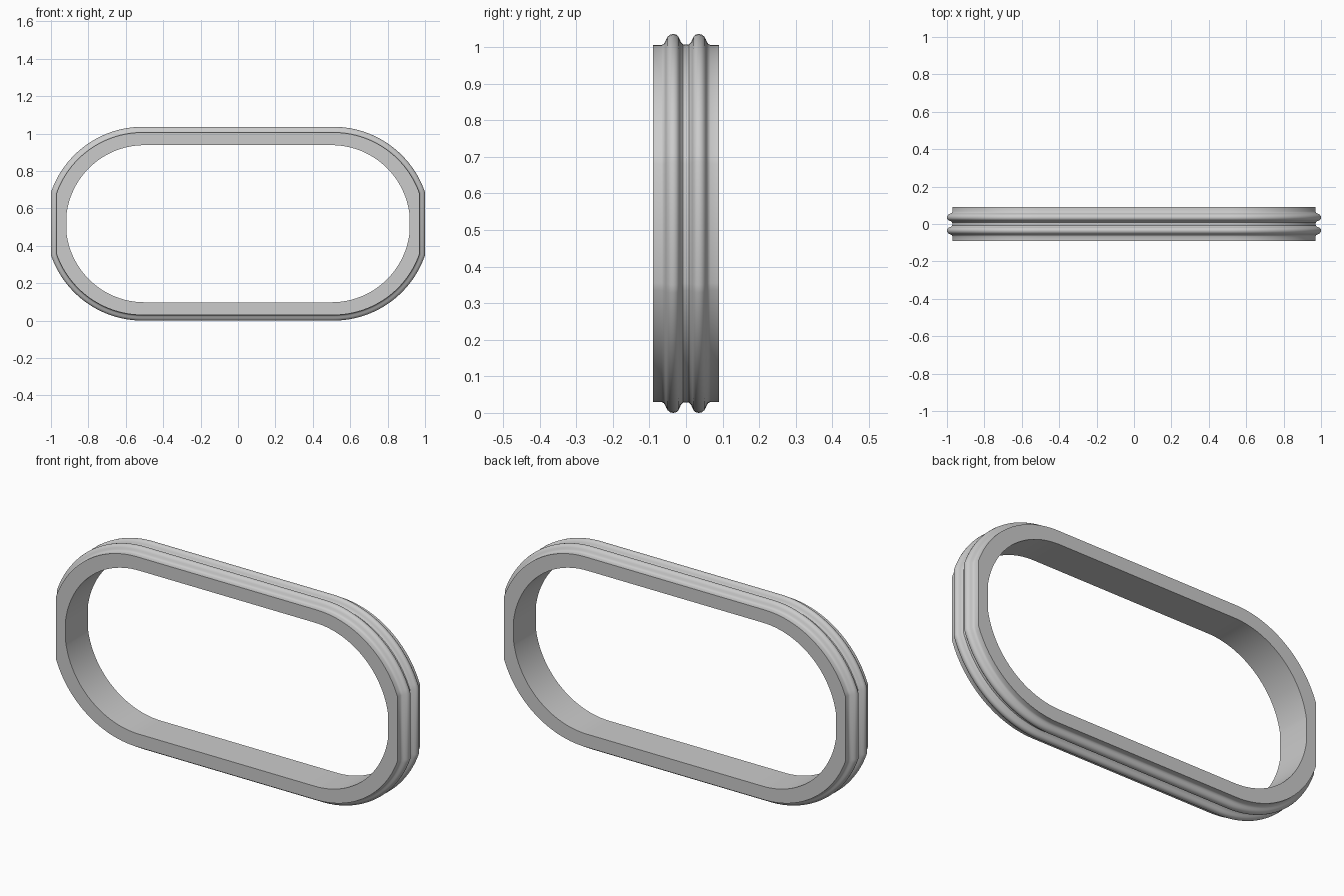
import bpy, bmesh, math

if "Cube" in bpy.data.objects:
    bpy.data.objects.remove(bpy.data.objects["Cube"])

ZC = 0.518          # height of the ring's centre
STEPS = 28          # segments per corner arc


def loop_points(radius, flat_x, centre_x):
    """Stadium outline whose round ends are cut flat at x = flat_x."""
    a0 = math.acos(min(1.0, (flat_x - centre_x) / radius))
    quarter = []
    for i in range(STEPS + 1):
        a = a0 + (math.pi / 2 - a0) * i / STEPS
        quarter.append((centre_x + radius * math.cos(a), radius * math.sin(a)))
    pts = list(quarter)
    pts += [(-x, z) for x, z in reversed(quarter)]
    pts += [(-x, -z) for x, z in quarter]
    pts += [(x, -z) for x, z in reversed(quarter)]
    return pts


# Half cross-section of the outer face: (y, height above the base surface)
half = [(0.09, 0.0), (0.067, 0.0), (0.061, 0.003), (0.057, 0.009), (0.054, 0.016),
        (0.050, 0.023), (0.043, 0.0285), (0.035, 0.03), (0.027, 0.0285),
        (0.021, 0.023), (0.017, 0.015), (0.014, 0.008), (0.008, 0.002)]
outer = half + [(0.0, 0.001)] + [(-y, d) for y, d in reversed(half)]

# Each section entry: y, arc radius, flat end x, arc centre x
section = [(y, 0.488 + d, 0.970 + d, 0.51) for y, d in outer]
section += [(-0.09, 0.42, 0.916, 0.50), (0.09, 0.42, 0.916, 0.50)]

# Ring band: sweep the closed section around the outline
bm = bmesh.new()
rings = [[bm.verts.new((x, y, z + ZC)) for x, z in loop_points(r, fx, cx)]
         for y, r, fx, cx in section]
n = len(rings[0])
for a, b in zip(rings, rings[1:] + rings[:1]):
    for i in range(n):
        j = (i + 1) % n
        bm.faces.new((a[i], a[j], b[j], b[i]))
bmesh.ops.recalc_face_normals(bm, faces=bm.faces)
mesh = bpy.data.meshes.new("ribbed_ring_band")
bm.to_mesh(mesh)
bm.free()

ring = bpy.data.objects.new("ribbed_ring_band", mesh)
bpy.context.collection.objects.link(ring)
bpy.context.view_layer.objects.active = ring
ring.select_set(True)
bpy.ops.object.shade_smooth_by_angle(angle=math.radians(32))
